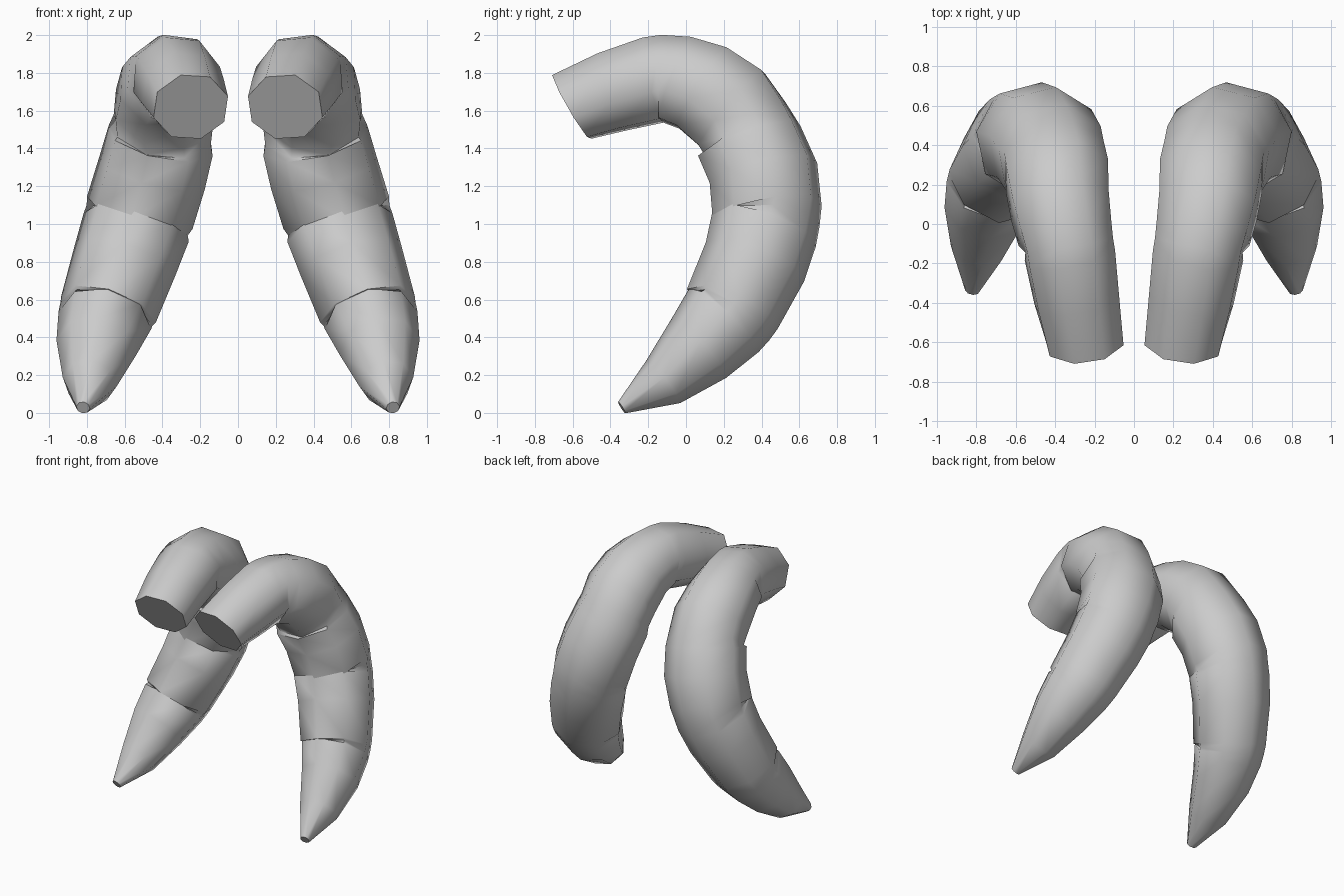
import bpy, bmesh, math
from mathutils import Vector

if "Cube" in bpy.data.objects:
    bpy.data.objects.remove(bpy.data.objects["Cube"])

SIDES = 8
grey = bpy.data.materials.new("horn_grey")
grey.diffuse_color = (0.6, 0.6, 0.6, 1)
grey.use_nodes = True
grey.node_tree.nodes["Principled BSDF"].inputs["Base Color"].default_value = grey.diffuse_color

# Rings from the flat base to the tip: x, y, z, radius, pinch on the inside of the bend
RINGS = [
    (0.25, -0.605, 1.62, 0.205, 0),
    (0.29, -0.39, 1.70, 0.225, 0),
    (0.325, -0.16, 1.765, 0.24, 0.0),
    (0.335, -0.11, 1.77, 0.24, 0.10),
    (0.35, -0.05, 1.765, 0.25, 0.0),
    (0.375, 0.09, 1.72, 0.265, 0),
    (0.39, 0.24, 1.61, 0.28, 0),
    (0.40, 0.31, 1.50, 0.275, 0.04),
    (0.41, 0.335, 1.44, 0.29, 0),
    (0.455, 0.41, 1.27, 0.295, 0),
    (0.52, 0.43, 1.06, 0.295, 0),
    (0.53, 0.425, 1.02, 0.285, 0.10),
    (0.54, 0.415, 0.98, 0.29, 0),
    (0.60, 0.365, 0.80, 0.28, 0),
    (0.685, 0.245, 0.55, 0.262, 0),
    (0.695, 0.225, 0.52, 0.255, 0.10),
    (0.705, 0.20, 0.49, 0.25, 0),
    (0.75, 0.07, 0.345, 0.215, 0),
    (0.785, -0.12, 0.165, 0.145, 0),
    (0.82, -0.34, 0.028, 0.036, 0),
]


def make_horn(name, sign):
    bm = bmesh.new()
    centres = [Vector(r[:3]) for r in RINGS]
    loops = []
    for i, (x, y, z, radius, pinch) in enumerate(RINGS):
        # Ring plane follows the path direction
        a, b = max(i - 1, 0), min(i + 1, len(RINGS) - 1)
        if i > 1 and i < len(RINGS) - 2:
            a, b = i - 2, i + 2
        along = (centres[b] - centres[a]).normalized()
        if i == 0:
            along = Vector((0.1, 0.86, 0.5)).normalized()
        side = Vector((0.94, -0.07, 0.32))
        side = (side - along * side.dot(along)).normalized()
        out = side.cross(along).normalized()
        loop = []
        for k in range(SIDES):
            t = 2 * math.pi * (k + 0.25) / SIDES
            r = radius * (1 - pinch * max(0, -math.sin(t)))
            p = centres[i] + side * math.cos(t) * r + out * math.sin(t) * r
            loop.append(bm.verts.new((p.x * sign, p.y, p.z)))
        loops.append(loop)
    # Tube wall and flat ends
    for p, q in zip(loops, loops[1:]):
        for k in range(SIDES):
            n = (k + 1) % SIDES
            bm.faces.new((p[k], p[n], q[n], q[k]))
    bm.faces.new(loops[0])
    bm.faces.new(loops[-1])
    bmesh.ops.recalc_face_normals(bm, faces=bm.faces[:])
    mesh = bpy.data.meshes.new(name)
    bm.to_mesh(mesh)
    bm.free()
    mesh.materials.append(grey)
    horn = bpy.data.objects.new(name, mesh)
    bpy.context.collection.objects.link(horn)
    bpy.ops.object.select_all(action='DESELECT')
    horn.select_set(True)
    bpy.context.view_layer.objects.active = horn
    bpy.ops.object.shade_smooth_by_angle(angle=math.radians(62))


make_horn("right_horn", 1)
make_horn("left_horn", -1)
